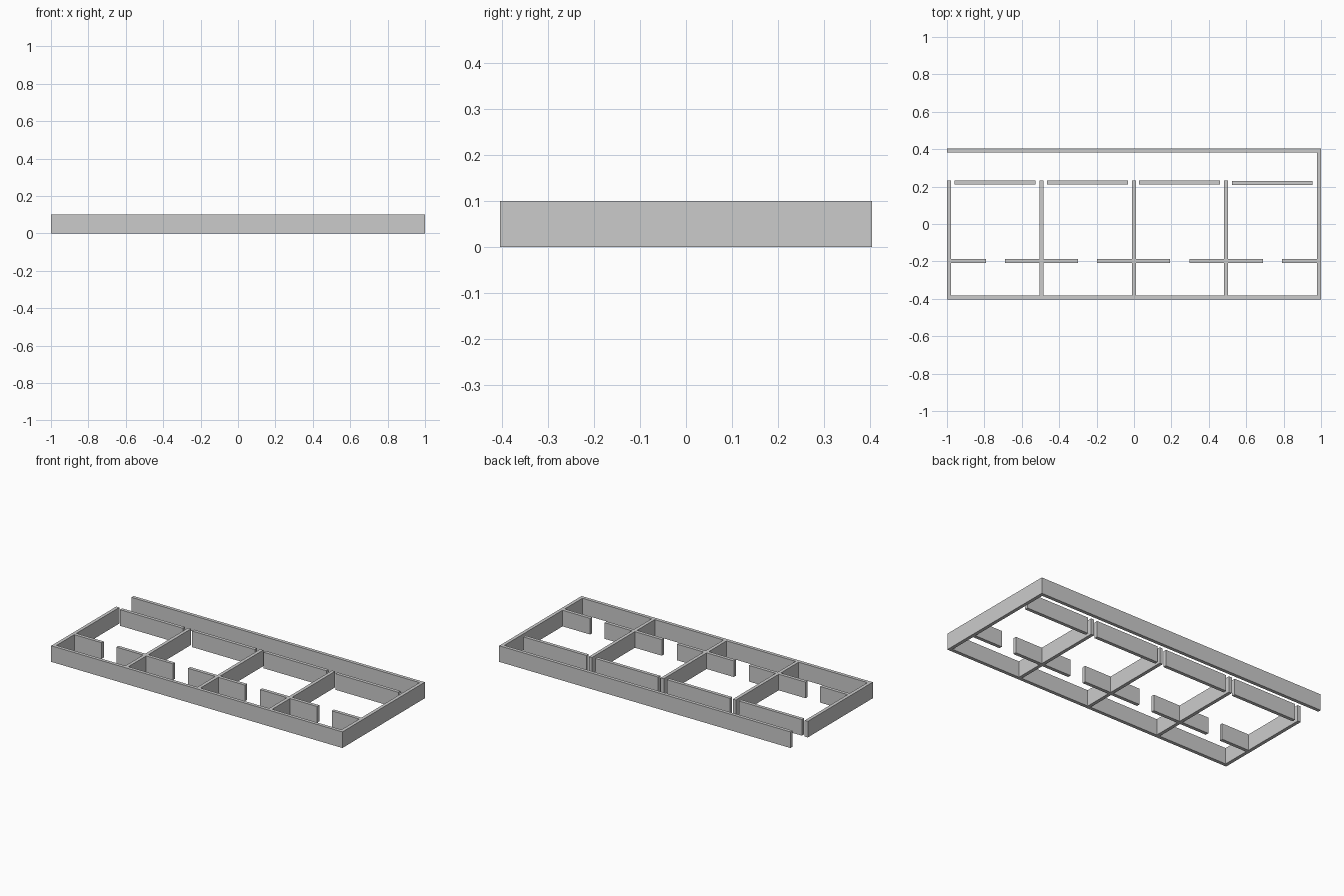
import bpy

if "Cube" in bpy.data.objects:
    bpy.data.objects.remove(bpy.data.objects["Cube"])

H = 0.10   # wall height
T = 0.021  # wall thickness
YO = 0.404 # outer half depth


def wall(name, x0, x1, y0, y1):
    bpy.ops.mesh.primitive_cube_add(size=1, location=((x0 + x1) / 2, (y0 + y1) / 2, H / 2))
    ob = bpy.context.object
    ob.name = name
    ob.scale = (x1 - x0, y1 - y0, H)
    bpy.ops.object.transform_apply(location=False, rotation=False, scale=True)
    return ob


# Outer walls: front, back and right
wall("front_wall", -1, 1, -YO, -YO + T)
wall("back_wall", -1, 1, YO - T, YO)
wall("right_wall", 1 - T, 1, -YO + T, YO - T)

# Dividers between rooms, the first one closing the left side
for i in range(4):
    x = -0.989 + i * 0.494 if i < 3 else 0.493
    if i == 2:
        x = 0.0
    wall(f"divider_{i + 1}", x - T / 2, x + T / 2, -YO + T, 0.233)

# Corridor-side walls with narrow gaps at each end
for i, x0 in enumerate((-0.959, -0.465, 0.028, 0.523)):
    y = 0.222 if i < 3 else 0.219
    wall(f"corridor_wall_{i + 1}", x0, x0 + 0.432, y - T / 2, y + T / 2)

# Inner partitions with a doorway in each room
spans = ((-0.98, -0.79), (-0.69, -0.30), (-0.197, 0.193), (0.297, 0.69), (0.79, 0.98))
for i, (x0, x1) in enumerate(spans):
    wall(f"partition_{i + 1}", x0, x1, -0.198 - T / 2, -0.198 + T / 2)
